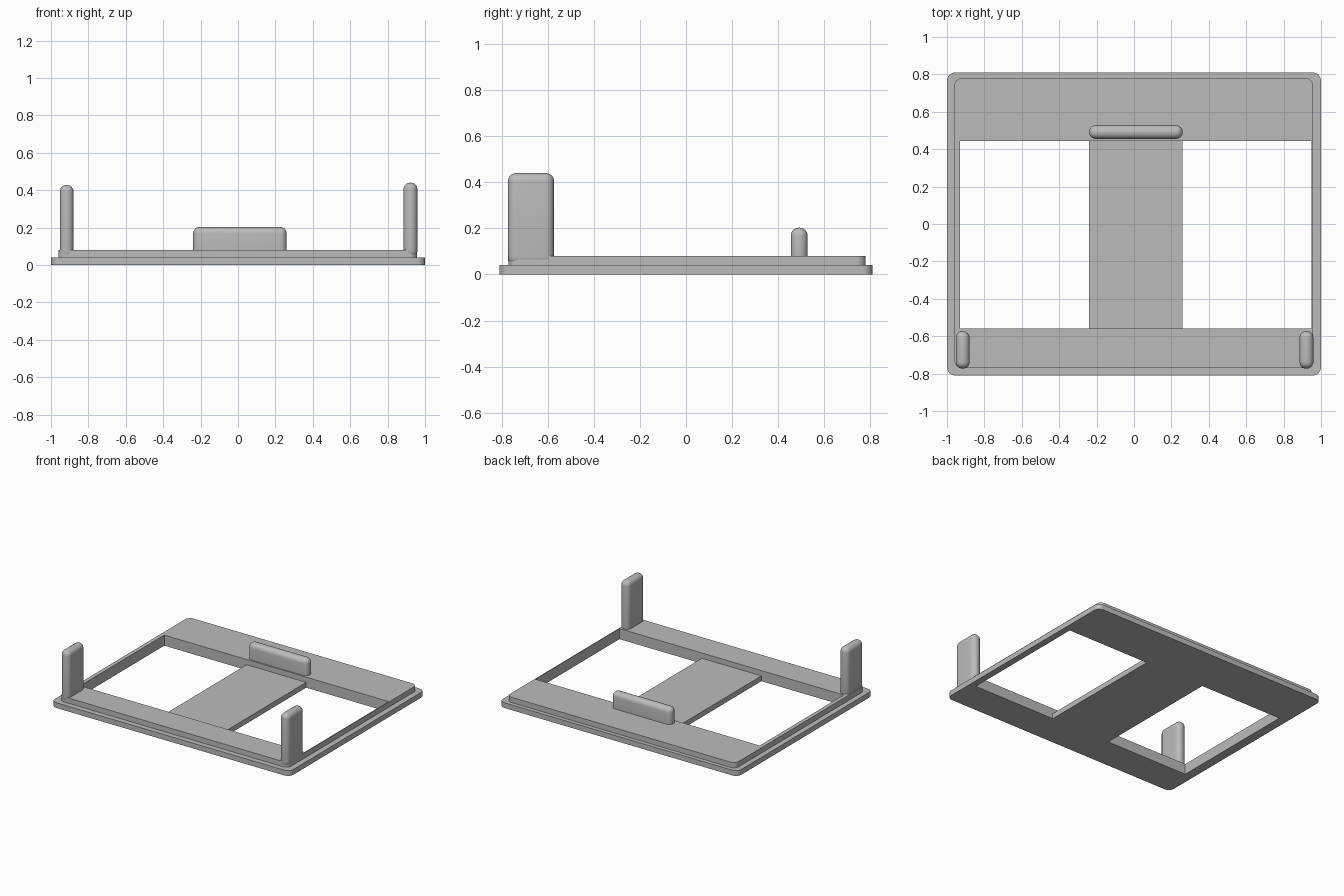
import bpy
import math

default = bpy.data.objects.get("Cube")
if default:
    bpy.data.objects.remove(default, do_unlink=True)

GREY = (0.5, 0.5, 0.5, 1.0)
mat = bpy.data.materials.new("plain grey")
mat.use_nodes = True
mat.diffuse_color = GREY
mat.node_tree.nodes["Principled BSDF"].inputs["Base Color"].default_value = GREY


def rounded_outline(x0, x1, y0, y1, r, steps=8):
    """Rectangle outline with rounded corners."""
    pts = []
    corners = [(x1 - r, y1 - r), (x0 + r, y1 - r), (x0 + r, y0 + r), (x1 - r, y0 + r)]
    for i, (cx, cy) in enumerate(corners):
        for k in range(steps + 1):
            a = math.pi / 2 * (i + k / steps)
            pts.append((cx + r * math.cos(a), cy + r * math.sin(a)))
    return pts


def outline(x0, x1, y0, y1):
    return [(x0, y0), (x1, y0), (x1, y1), (x0, y1)]


def finish(obj):
    bpy.ops.object.select_all(action="DESELECT")
    obj.select_set(True)
    bpy.context.view_layer.objects.active = obj
    bpy.ops.object.convert(target="MESH")
    obj = bpy.context.object
    obj.data.materials.clear()
    obj.data.materials.append(mat)
    bpy.ops.object.shade_smooth_by_angle(angle=math.radians(35))


def plate(name, outer, holes, z0, z1):
    """Flat extruded plate with openings."""
    curve = bpy.data.curves.new(name, "CURVE")
    curve.dimensions = "2D"
    curve.fill_mode = "BOTH"
    curve.extrude = (z1 - z0) / 2
    for loop in [outer] + holes:
        spline = curve.splines.new("POLY")
        spline.points.add(len(loop) - 1)
        for p, (x, y) in zip(spline.points, loop):
            p.co = (x, y, 0, 1)
        spline.use_cyclic_u = True
    obj = bpy.data.objects.new(name, curve)
    obj.location.z = (z0 + z1) / 2
    bpy.context.collection.objects.link(obj)
    finish(obj)


def rounded_block(name, x, y, z, r=0.035):
    """Box spanning the given ranges with every edge rounded."""
    bpy.ops.mesh.primitive_cube_add(size=1, location=[sum(s) / 2 for s in (x, y, z)])
    obj = bpy.context.object
    obj.name = name
    obj.scale = [s[1] - s[0] for s in (x, y, z)]
    bpy.ops.object.transform_apply(location=False, rotation=False, scale=True)
    bevel = obj.modifiers.new("rounding", "BEVEL")
    bevel.width = r
    bevel.segments = 6
    bevel.limit_method = "NONE"
    finish(obj)


# Shared limits of the openings and the central strip
left, right, front, back = -0.93, 0.95, -0.56, 0.445
strip = (-0.24, 0.26)

# Base plate with two windows either side of the central strip
plate("base_plate", rounded_outline(-1, 1, -0.81, 0.81, 0.045),
      [outline(left, strip[0], front, back), outline(strip[1], right, front, back)],
      0, 0.04)

# Raised frame with one wide opening
plate("raised_frame", rounded_outline(-0.96, 0.957, -0.77, 0.78, 0.04),
      [outline(left, right, front, back)], 0.04, 0.08)

# Upright tabs at the front corners
rounded_block("right_tab", (-0.953, -0.879), (-0.773, -0.573), (0.035, 0.427))
rounded_block("left_tab", (0.885, 0.959), (-0.773, -0.573), (0.04, 0.44))

# Low grip at the back
rounded_block("back_grip", strip, (0.455, 0.528), (0.01, 0.203))
